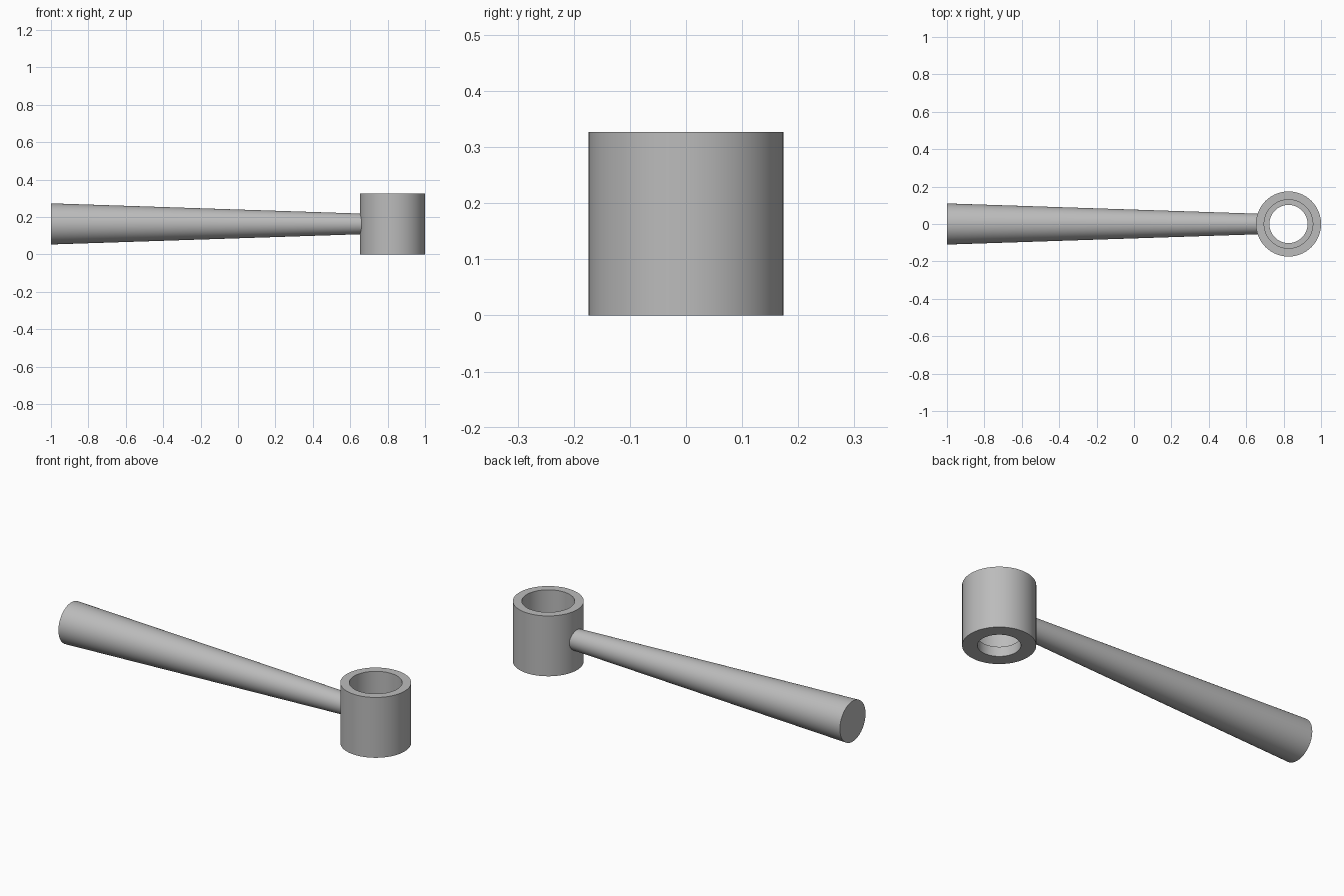
import bpy
import bmesh
import math
from mathutils import Matrix, Vector

cube = bpy.data.objects.get("Cube")
if cube:
    bpy.data.objects.remove(cube, do_unlink=True)

SEGMENTS = 96
COLLAR_X, COLLAR_R, HEIGHT = 0.826, 0.174, 0.327
BORE_R, HOLE_R, LEDGE_Z = 0.13, 0.102, 0.052

grey = bpy.data.materials.new("plain_grey")
grey.use_nodes = True
colour = (0.5, 0.5, 0.5, 1)
grey.diffuse_color = colour
grey.node_tree.nodes["Principled BSDF"].inputs["Base Color"].default_value = colour


def lathe(name, profile, matrix, closed):
    """Turn a (radius, height) profile around z, then place it with matrix."""
    bm = bmesh.new()
    verts = [bm.verts.new((r, 0, z)) for r, z in profile]
    pairs = list(zip(verts, verts[1:]))
    if closed:
        pairs.append((verts[-1], verts[0]))
    edges = [bm.edges.new(p) for p in pairs]
    bmesh.ops.spin(bm, geom=verts + edges, cent=(0, 0, 0), axis=(0, 0, 1),
                   angle=math.tau, steps=SEGMENTS, use_duplicate=False)
    bmesh.ops.remove_doubles(bm, verts=bm.verts, dist=1e-5)
    if not closed:
        bmesh.ops.holes_fill(bm, edges=[e for e in bm.edges if e.is_boundary])
    bmesh.ops.recalc_face_normals(bm, faces=bm.faces)
    mesh = bpy.data.meshes.new(name)
    bm.to_mesh(mesh)
    bm.free()
    mesh.transform(matrix)
    mesh.materials.append(grey)
    obj = bpy.data.objects.new(name, mesh)
    bpy.context.collection.objects.link(obj)
    bpy.ops.object.select_all(action="DESELECT")
    obj.select_set(True)
    bpy.context.view_layer.objects.active = obj
    bpy.ops.object.shade_smooth_by_angle(angle=math.radians(30))
    return obj


# Collar with a wide bore that steps in to a smaller hole at the bottom
lathe("collar",
      [(COLLAR_R, 0), (COLLAR_R, HEIGHT), (BORE_R, HEIGHT),
       (BORE_R, LEDGE_Z), (HOLE_R, LEDGE_Z), (HOLE_R, 0)],
      Matrix.Translation(Vector((COLLAR_X, 0, 0))), True)

# Tapered handle lying along x, its thin end buried in the collar wall
lathe("handle", [(0.11, 0), (0.0545, 1.68)],
      Matrix.Translation(Vector((-1, 0, HEIGHT / 2)))
      @ Matrix.Rotation(math.pi / 2, 4, "Y"), False)
